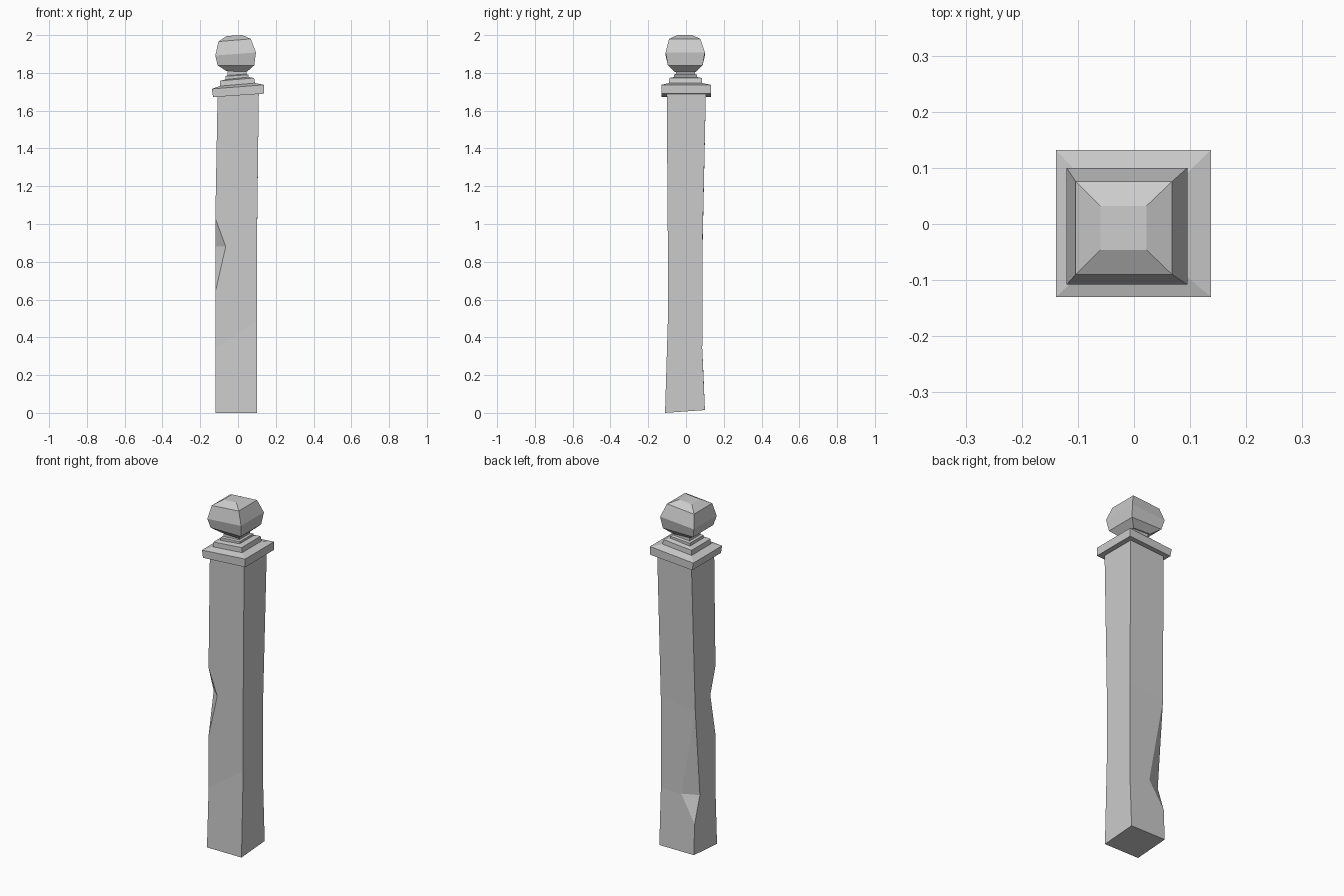
import bpy
import bmesh

if "Cube" in bpy.data.objects:
    bpy.data.objects.remove(bpy.data.objects["Cube"])


def make_object(name, verts, faces):
    mesh = bpy.data.meshes.new(name)
    bm = bmesh.new()
    vs = [bm.verts.new(v) for v in verts]
    for f in faces:
        bm.faces.new([vs[i] for i in f])
    bmesh.ops.recalc_face_normals(bm, faces=bm.faces[:])
    bm.to_mesh(mesh)
    bm.free()
    obj = bpy.data.objects.new(name, mesh)
    bpy.context.collection.objects.link(obj)
    return obj


def square_loft(name, rings):
    """Stack of rectangles: x0, x1, y0, y1, z at left, z at right."""
    verts, faces = [], []
    for x0, x1, y0, y1, zl, zr in rings:
        verts += [(x0, y0, zl), (x1, y0, zr), (x1, y1, zr), (x0, y1, zl)]
    for r in range(len(rings) - 1):
        for i in range(4):
            a, b = r * 4 + i, r * 4 + (i + 1) % 4
            faces.append((a, b, b + 4, a + 4))
    n = len(verts)
    faces += [(3, 2, 1, 0), (n - 4, n - 3, n - 2, n - 1)]
    return make_object(name, verts, faces)


# Worn post: corner edges, with two chipped corners on the left side
P = {
    # front left edge; chip_f and chip_l lie on the front and left faces
    "fl0": (-.12, -.111, 0), "fl1": (-.12, -.096, .34), "fl2": (-.12, -.096, .64),
    "chip_f": (-.065, -.096, .88), "chip_l": (-.12, -.05, .88),
    "fl3": (-.12, -.097, 1.03), "fl4": (-.108, -.102, 1.69),
    # front right edge
    "fr0": (.10, -.111, 0), "fr1": (.10, -.096, .49),
    "fr2": (.10, -.096, .88), "fr3": (.11, -.102, 1.69),
    # back right edge
    "br0": (.10, .10, .015), "br1": (.10, .086, .34),
    "br2": (.10, .087, .87), "br3": (.11, .105, 1.69),
    # back left edge; low_b and low_l lie on the back and left faces
    "bl0": (-.12, .10, .015), "bl1": (-.12, .093, .19),
    "low_b": (-.03, .086, .34), "low_l": (-.12, .045, .34),
    "bl2": (-.12, .087, .84), "bl3": (-.108, .105, 1.69),
}
FACES = [
    # front
    "fl0 fr0 fr1 fl1", "fl1 fr1 fr2 chip_f fl2", "chip_f fr2 fr3 fl4 fl3",
    # right
    "fr0 br0 br1 br2 br3 fr3 fr2 fr1",
    # back
    "br0 bl0 bl1 low_b br1", "br1 low_b bl2 br2", "br2 bl2 bl3 br3",
    # left
    "bl0 fl0 fl1 fl2 chip_l fl3 fl4 bl3 bl2 low_l bl1",
    # chips
    "fl2 chip_f chip_l", "chip_f fl3 chip_l", "bl1 low_l low_b", "low_l bl2 low_b",
    # ends
    "fl0 bl0 br0 fr0", "fl4 fr3 br3 bl3",
]
keys = list(P)
make_object("post", list(P.values()), [[keys.index(k) for k in f.split()] for f in FACES])

# Tilted cap slab with stepped plinth and neck
square_loft("cap", [
    (-.132, .137, -.13, .132, 1.672, 1.69),
    (-.139, .137, -.13, .132, 1.715, 1.737),
    (-.096, .09, -.09, .086, 1.73, 1.746),
    (-.094, .085, -.088, .084, 1.758, 1.773),
    (-.066, .056, -.064, .059, 1.765, 1.778),
    (-.066, .056, -.064, .059, 1.782, 1.79),
    (-.055, .045, -.054, .047, 1.787, 1.794),
    (-.055, .045, -.054, .047, 1.82, 1.82),
])

# Faceted finial ball
square_loft("finial", [
    (-.062, .048, -.062, .054, 1.81, 1.806),
    (-.108, .086, -.096, .088, 1.84, 1.84),
    (-.12, .095, -.108, .10, 1.892, 1.908),
    (-.104, .068, -.09, .076, 1.966, 1.98),
    (-.06, .022, -.046, .032, 1.995, 2.0),
])
